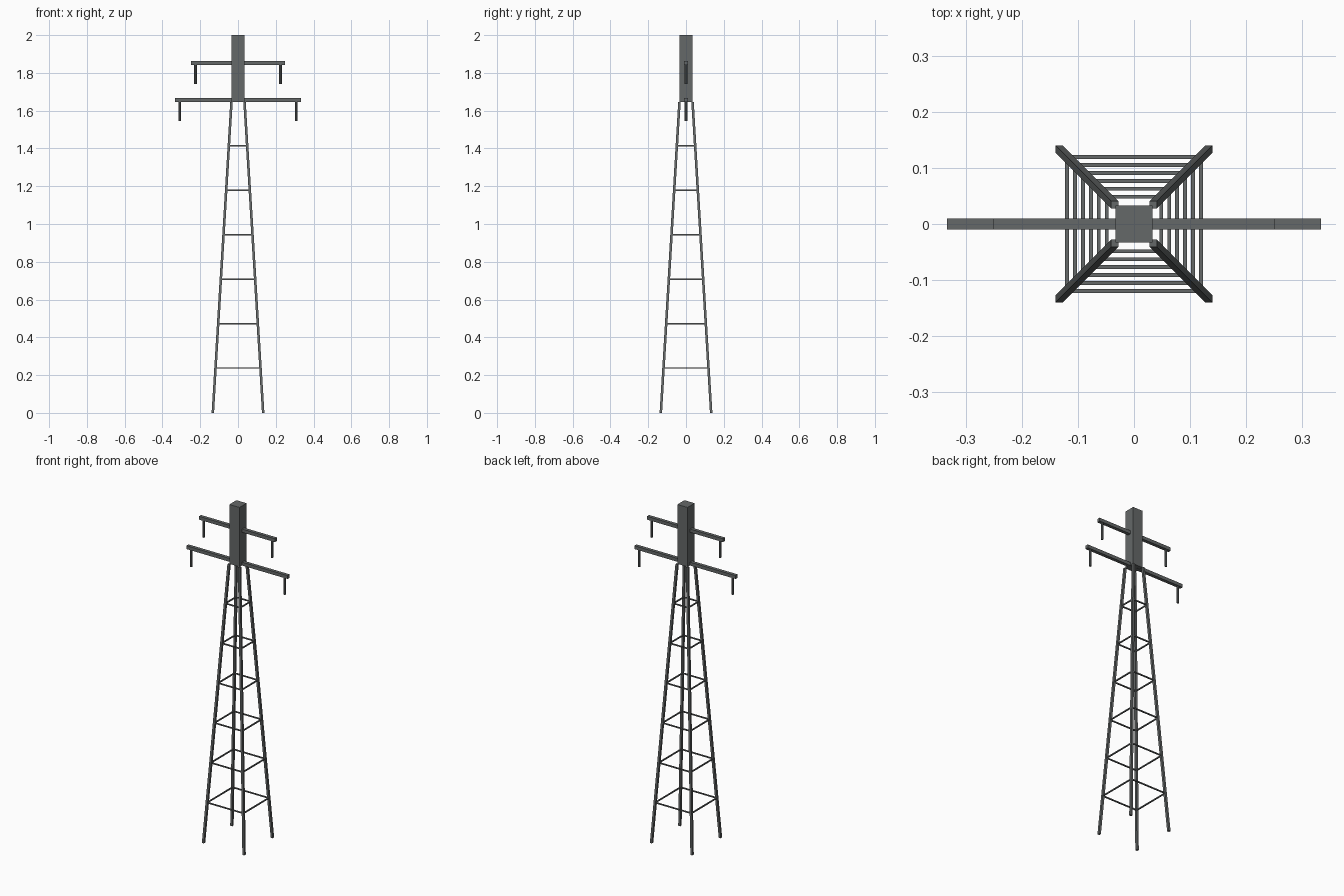
import bpy, bmesh
from mathutils import Vector

if "Cube" in bpy.data.objects:
    bpy.data.objects.remove(bpy.data.objects["Cube"])

steel = bpy.data.materials.new("dark_steel")
steel.diffuse_color = (0.13, 0.14, 0.14, 1)
steel.use_nodes = True
steel.node_tree.nodes["Principled BSDF"].inputs["Base Color"].default_value = steel.diffuse_color


def finish(name, bm):
    bmesh.ops.recalc_face_normals(bm, faces=bm.faces)
    me = bpy.data.meshes.new(name)
    bm.to_mesh(me)
    bm.free()
    me.materials.append(steel)
    ob = bpy.data.objects.new(name, me)
    bpy.context.collection.objects.link(ob)
    return ob


def box(name, centre, size):
    bm = bmesh.new()
    bmesh.ops.create_cube(bm, size=1)
    for v in bm.verts:
        v.co = Vector(c + a * s for c, a, s in zip(centre, v.co, size))
    return finish(name, bm)


def leaning_leg(name, foot, head, w):
    # square post whose level ends sit at foot and head
    bm = bmesh.new()
    bmesh.ops.create_cube(bm, size=1)
    for v in bm.verts:
        end = head if v.co.z > 0 else foot
        v.co = Vector((end[0] + v.co.x * w, end[1] + v.co.y * w, end[2]))
    return finish(name, bm)


LEG_H, FOOT, HEAD = 1.647, 0.1333, 0.0345
LEG_W, BRACE_W = 0.0133, 0.0067

# four tapering legs
for sx in (-1, 1):
    for sy in (-1, 1):
        leaning_leg("leg", (sx * FOOT, sy * FOOT, 0), (sx * HEAD, sy * HEAD, LEG_H), LEG_W)

# six square rings of horizontal braces
for i in range(1, 7):
    t = i / 7
    r, z = FOOT + (HEAD - FOOT) * t, LEG_H * t + 0.002
    for s in (-1, 1):
        box("brace_x", (0, s * r, z), (2 * r, BRACE_W, BRACE_W))
        box("brace_y", (s * r, 0, z), (BRACE_W, 2 * r, BRACE_W))

# solid mast on top
box("mast", (0, 0, 1.8235), (0.0667, 0.0667, 0.353))

# cross arms with hanging insulators
for name, half, z, hang_x in (("upper", 0.25, 1.853, 0.225), ("lower", 0.3333, 1.656, 0.308)):
    box(name + "_arm", (0, 0, z), (2 * half, 0.02, 0.02))
    for s in (-1, 1):
        bm = bmesh.new()
        bmesh.ops.create_cone(bm, cap_ends=True, segments=8, radius1=0.0067,
                              radius2=0.0067, depth=0.105)
        bmesh.ops.translate(bm, verts=bm.verts, vec=(s * hang_x, 0, z - 0.0595))
        finish(name + "_insulator", bm)
